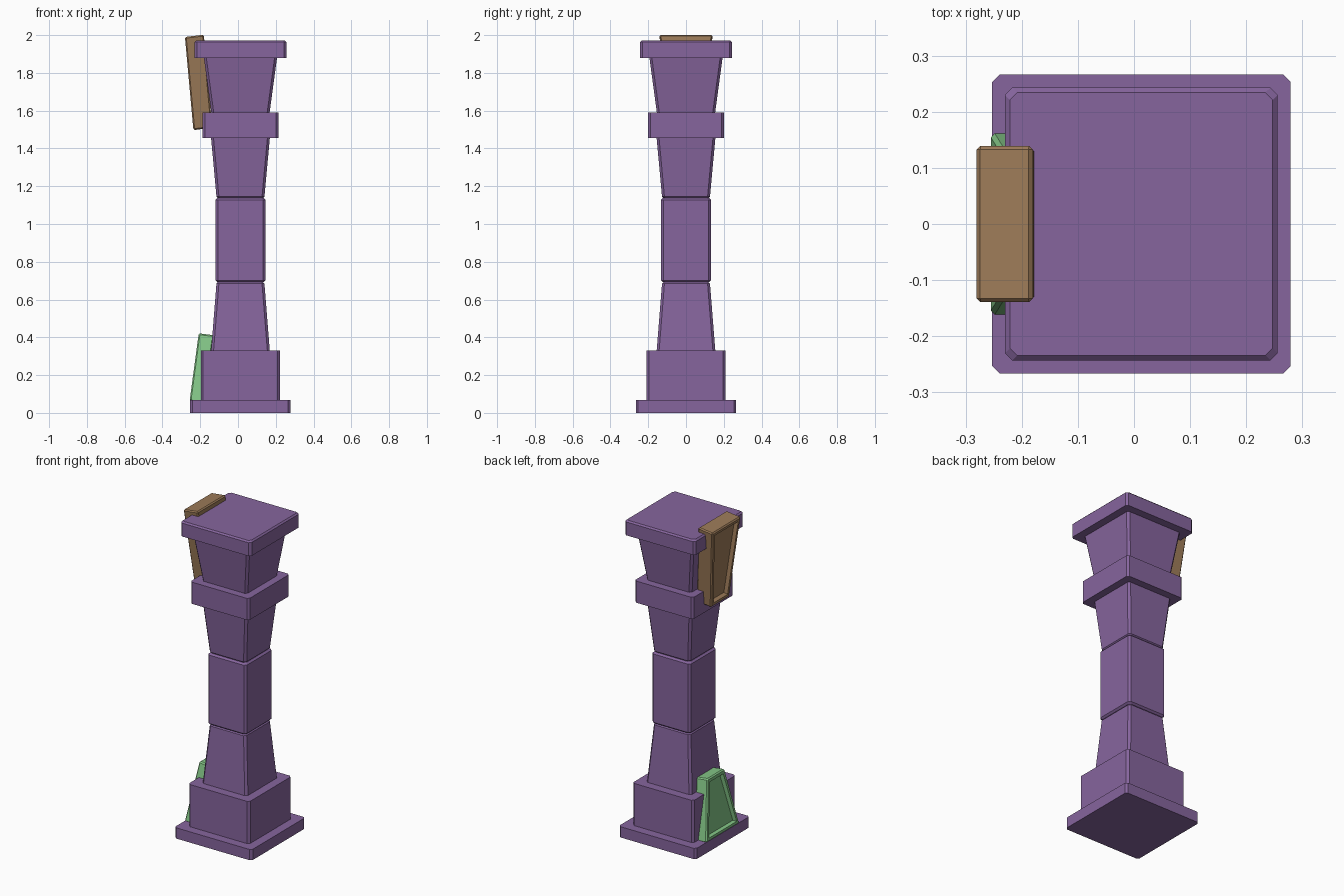
import bpy, bmesh
from mathutils import Vector

if "Cube" in bpy.data.objects:
    bpy.data.objects.remove(bpy.data.objects["Cube"])

CX = 0.013  # column axis


def material(name, rgb):
    m = bpy.data.materials.new(name)
    m.diffuse_color = (*rgb, 1)
    m.use_nodes = True
    m.node_tree.nodes["Principled BSDF"].inputs["Base Color"].default_value = m.diffuse_color
    return m


PURPLE = material("purple", (0.24, 0.13, 0.34))
BROWN = material("brown", (0.34, 0.20, 0.10))
GREEN = material("green", (0.23, 0.56, 0.24))


def finish(name, bm, mat):
    bmesh.ops.recalc_face_normals(bm, faces=bm.faces[:])
    me = bpy.data.meshes.new(name)
    bm.to_mesh(me)
    bm.free()
    me.materials.append(mat)
    ob = bpy.data.objects.new(name, me)
    bpy.context.collection.objects.link(ob)
    return ob


def column_part(name, rings, c=0.013):
    """Square section with chamfered corners, lofted through (z, half width)."""
    bm = bmesh.new()
    loops = []
    for z, h in rings:
        k = h - c
        pts = [(h, -k), (h, k), (k, h), (-k, h), (-h, k), (-h, -k), (-k, -h), (k, -h)]
        loops.append([bm.verts.new((x + CX, y, z)) for x, y in pts])
    for a, b in zip(loops, loops[1:]):
        for i in range(8):
            j = (i + 1) % 8
            bm.faces.new((a[i], a[j], b[j], b[i]))
    bm.faces.new(loops[0][::-1])
    bm.faces.new(loops[-1])
    return finish(name, bm, PURPLE)


def panel(name, top, bottom, half_top, half_bottom, mat, border, depth):
    """Leaning tapered slab with a recessed outer face; top/bottom = (outer, inner) xz."""
    bm = bmesh.new()
    rings = []
    for (outer, inner), h in ((bottom, half_bottom), (top, half_top)):
        rings.append([bm.verts.new((p[0], y, p[1]))
                      for p, y in ((outer, -h), (inner, -h), (inner, h), (outer, h))])
    b, t = rings
    for i in range(4):
        j = (i + 1) % 4
        bm.faces.new((b[i], b[j], t[j], t[i]))
    bm.faces.new(b[::-1])
    bm.faces.new(t)
    bmesh.ops.recalc_face_normals(bm, faces=bm.faces[:])
    bmesh.ops.bevel(bm, geom=bm.edges[:], offset=0.007, segments=1, affect='EDGES')
    bm.normal_update()
    face = max(bm.faces, key=lambda f: -f.normal.x * f.calc_area())
    bmesh.ops.inset_region(bm, faces=[face], thickness=border)
    bmesh.ops.inset_region(bm, faces=[face], thickness=0.014, depth=-depth)
    return finish(name, bm, mat)


# Base
column_part("base_plate", [(0, 0.266), (0.067, 0.266)])
column_part("base_block", [(0.06, 0.21), (0.33, 0.21)])

# Shaft with narrow grooves between the sections
column_part("lower_shaft", [(0.32, 0.156), (0.685, 0.127), (0.693, 0.119)])
column_part("middle_shaft", [(0.692, 0.122), (0.702, 0.133), (1.128, 0.133), (1.138, 0.122)])
column_part("upper_shaft", [(1.137, 0.119), (1.145, 0.127), (1.46, 0.156)])

# Capital
column_part("collar", [(1.455, 0.202), (1.59, 0.202)])
column_part("flared_neck", [(1.58, 0.153), (1.89, 0.195)])
column_part("cap", [(1.88, 0.243), (1.963, 0.243), (1.972, 0.234)])

# Recessed plaques on the left side
panel("upper_plaque", ((-0.281, 1.99), (-0.181, 2.002)), ((-0.236, 1.497), (-0.136, 1.51)),
      0.14, 0.09, BROWN, 0.022, 0.02)
panel("lower_plaque", ((-0.208, 0.421), (-0.128, 0.411)), ((-0.256, 0.064), (-0.176, 0.056)),
      0.085, 0.163, GREEN, 0.022, 0.018)
